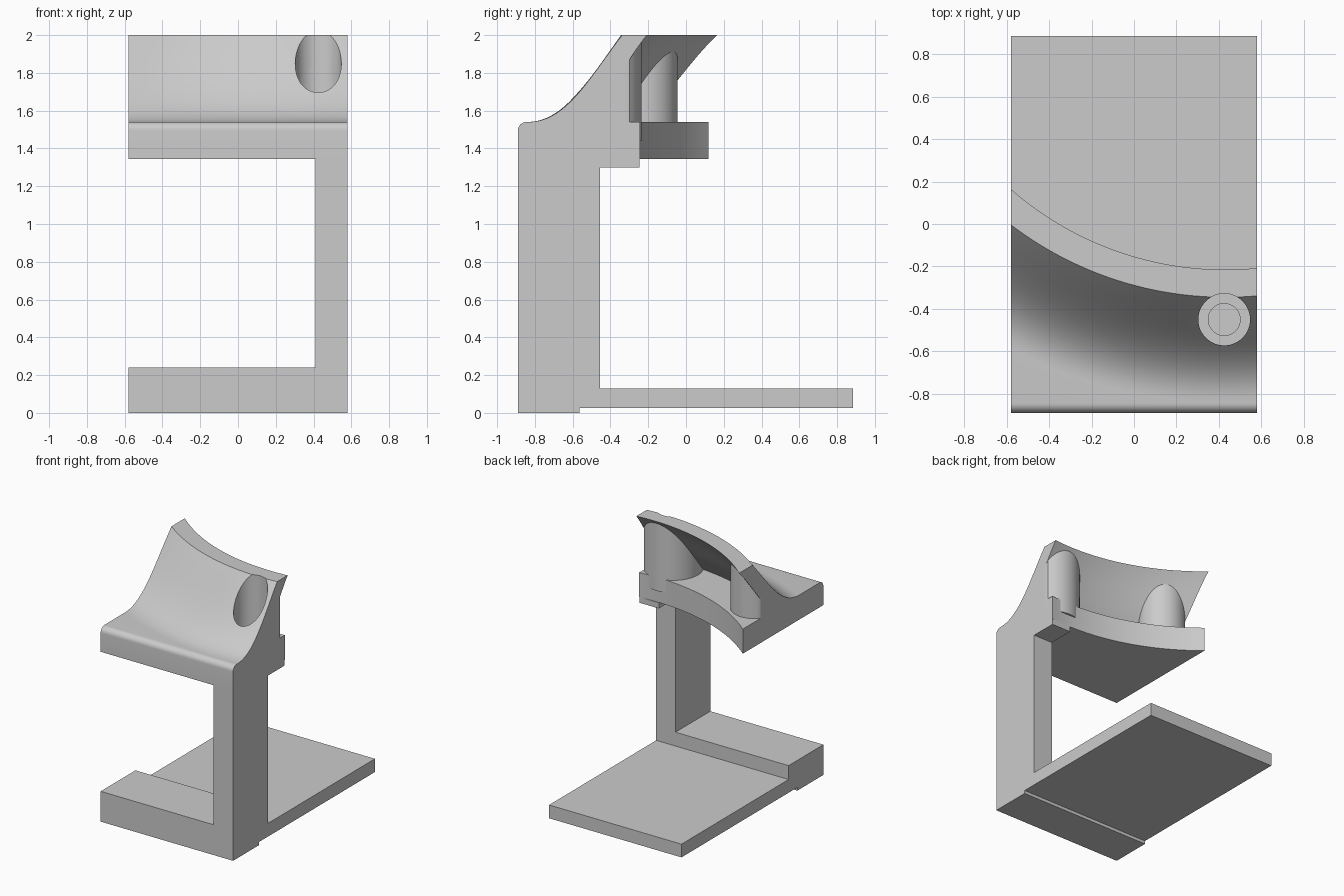
import bpy
import bmesh
import math
from mathutils import Vector
from mathutils.geometry import interpolate_bezier

cube = bpy.data.objects.get("Cube")
if cube:
    bpy.data.objects.remove(cube, do_unlink=True)

grey = bpy.data.materials.new("plain grey")
grey.use_nodes = True
colour = (0.6, 0.6, 0.6, 1)
grey.diffuse_color = colour
grey.node_tree.nodes["Principled BSDF"].inputs["Base Color"].default_value = colour

HALF = 0.58                    # half width
FRONT, POST_BACK, BACK = -0.89, -0.455, 0.885
SHELF_Z, SHELF_TOP = 1.345, 1.54
AXIS_X, AXIS_Y = 0.43, 1.32    # vertical axis of the curved wall


def loft(name, rings):
    """Skin closed rings of equal length and cap both ends."""
    bm = bmesh.new()
    rows = [[bm.verts.new(p) for p in ring] for ring in rings]
    for a, b in zip(rows, rows[1:]):
        for i in range(len(a)):
            j = (i + 1) % len(a)
            bm.faces.new((a[i], a[j], b[j], b[i]))
    bm.faces.new(rows[0][::-1])
    bm.faces.new(rows[-1])
    bmesh.ops.recalc_face_normals(bm, faces=bm.faces)
    mesh = bpy.data.meshes.new(name)
    bm.to_mesh(mesh)
    bm.free()
    mesh.materials.append(grey)
    obj = bpy.data.objects.new(name, mesh)
    bpy.context.collection.objects.link(obj)
    return obj


def extrude_x(name, outline, x0, x1):
    return loft(name, [[(x, y, z) for y, z in outline] for x in (x0, x1)])


def box(name, x0, x1, y0, y1, z0, z1):
    return extrude_x(name, [(y0, z0), (y1, z0), (y1, z1), (y0, z1)], x0, x1)


def activate(obj):
    bpy.ops.object.select_all(action='DESELECT')
    obj.select_set(True)
    bpy.context.view_layer.objects.active = obj


def bezier(*pts):
    a, ha, hb, b = [Vector((r, z, 0)) for r, z in pts]
    return [(p.x, p.y) for p in interpolate_bezier(a, ha, hb, b, 20)]


# Foot block with the thin base plate behind it
extrude_x("base", [(FRONT, 0), (-0.565, 0), (-0.565, 0.025), (BACK, 0.025),
                   (BACK, 0.13), (POST_BACK, 0.13), (POST_BACK, 0.24),
                   (FRONT, 0.24)], -HALF, HALF)

# Upright post and the bracket under the shelf
box("post", 0.41, HALF, FRONT, POST_BACK, 0.24, SHELF_Z)
box("bracket", 0.41, HALF, POST_BACK, -0.245, 1.3, SHELF_Z)

# Curved wall profiles, given as radius from the axis and height
wall_front = bezier((2.16, SHELF_TOP), (1.96, 1.54), (1.84, 1.77), (1.665, 2))
wall_back = bezier((1.535, 2), (1.66, 1.84), (1.74, 1.66), (1.88, SHELF_TOP))
arc_part = wall_front + wall_back + [(1.57, SHELF_TOP), (1.57, SHELF_Z)]

# Rounded front edge of the shelf
R = 0.045
nose = [(FRONT, SHELF_Z)]
for i in range(9):
    t = math.radians(90 * i / 8)
    nose.append((FRONT + R - R * math.cos(t), SHELF_TOP - R + R * math.sin(t)))


def section(x):
    arc = [(AXIS_Y - math.sqrt(r * r - (x - AXIS_X) ** 2), z) for r, z in arc_part]
    return [(x, y, z) for y, z in nose + arc]


STEPS = 40
shelf = loft("shelf_and_wall",
             [section(-HALF + 2 * HALF * i / STEPS) for i in range(STEPS + 1)])


def under_front(x, y):
    """Height a little below the front surface of the wall."""
    r = math.hypot(x - AXIS_X, y - AXIS_Y)
    z = wall_front[-1][1] - 0.015
    for (r0, z0), (r1, z1) in zip(wall_front, wall_front[1:]):
        if r1 <= r <= r0:
            z = min(z, z0 + (z1 - z0) * (r0 - r) / (r0 - r1) - 0.03)
    return z


def circle(cx, cy, radius, n=64):
    return [(cx + radius * math.cos(math.tau * i / n),
             cy + radius * math.sin(math.tau * i / n)) for i in range(n)]


def boss(name, cx, cy, radius):
    """Round column trimmed at the sides and merged into the wall."""
    rim = [(max(-HALF, min(HALF, x)), y) for x, y in circle(cx, cy, radius)]
    rings = [[(x, y, 1.44) for x, y in rim]]
    for k in range(8, 0, -1):
        f = k / 8 if k > 1 else 0.05
        pts = [(cx + (x - cx) * f, cy + (y - cy) * f) for x, y in rim]
        rings.append([(x, y, under_front(x, y)) for x, y in pts])
    return loft(name, rings)


# Columns behind the wall
HOLE = (0.425, -0.45)
large = boss("large_column", *HOLE, 0.215)
small = boss("small_column", -0.45, -0.22, 0.175)

# Stepped round pocket cut down through the wall and large column
cutter = loft("pocket_cutter", [[(x, y, z) for x, y in circle(*HOLE, r)]
              for r, z in ((0.075, 1.49), (0.075, 1.55), (0.122, 1.55), (0.122, 2.1))])
cutter.hide_render = True
for obj in (shelf, large):
    activate(obj)
    mod = obj.modifiers.new("pocket", 'BOOLEAN')
    mod.operation = 'DIFFERENCE'
    mod.solver = 'EXACT'
    mod.object = cutter
    bpy.ops.object.modifier_apply(modifier=mod.name)
bpy.data.objects.remove(cutter, do_unlink=True)

for obj in (shelf, large, small):
    activate(obj)
    bpy.ops.object.shade_smooth_by_angle(angle=math.radians(30))
